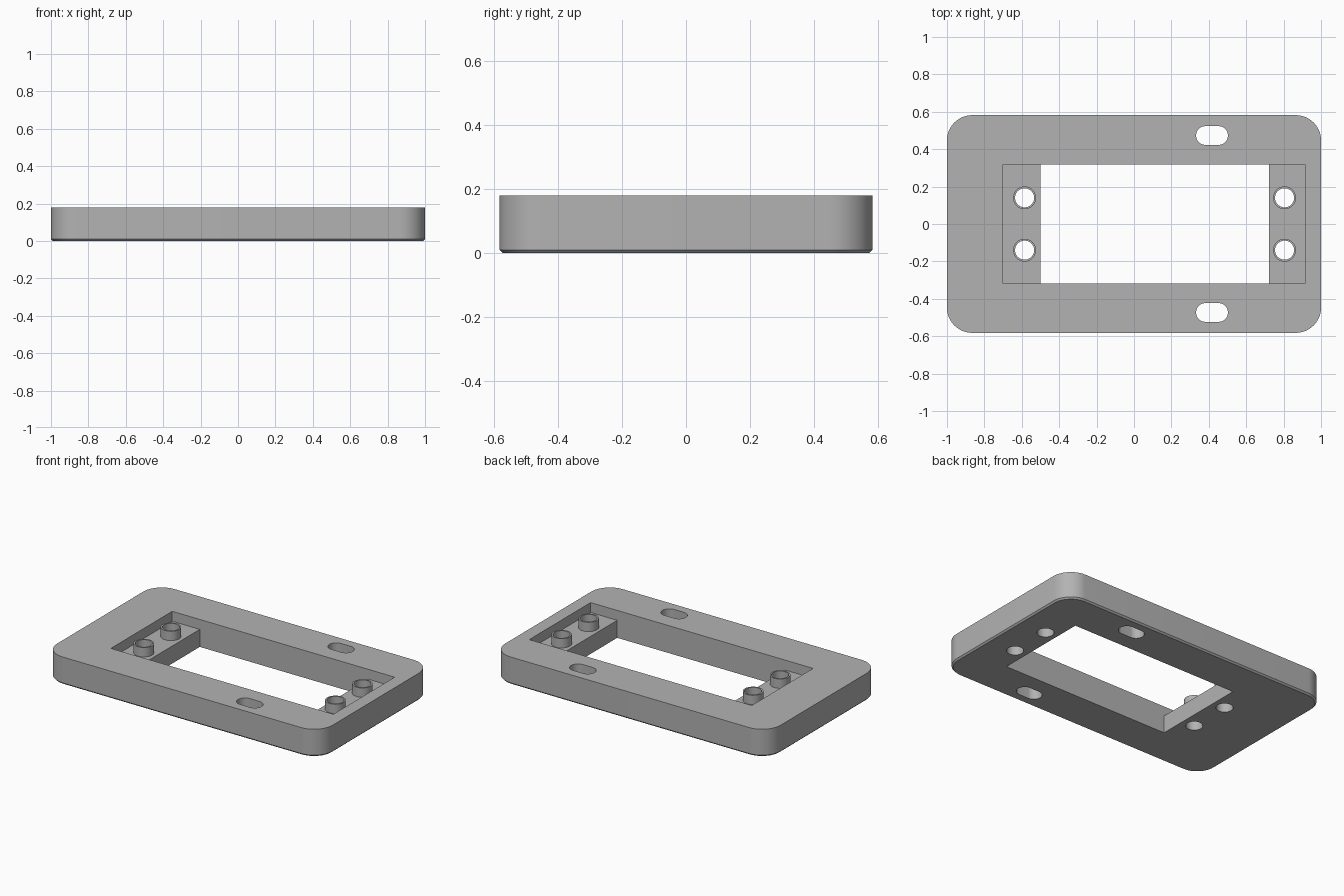
import bpy, bmesh
from math import cos, sin, pi, radians

cube = bpy.data.objects.get("Cube")
if cube:
    bpy.data.objects.remove(cube, do_unlink=True)

HEIGHT, LEDGE_TOP, BOSS_TOP = 0.18, 0.115, 0.176
CHAMFER = 0.01
LEFT_BOSS_X, RIGHT_BOSS_X, BOSS_Y = 0.805, -0.585, 0.14

grey = bpy.data.materials.new("plain_grey")
grey.use_nodes = True
colour = (0.45, 0.45, 0.45, 1)
grey.diffuse_color = colour
grey.node_tree.nodes["Principled BSDF"].inputs["Base Color"].default_value = colour


def rounded_outline(half_x, half_y, radius, steps):
    """Counter-clockwise rounded rectangle centred on the origin."""
    points = []
    for corner, (sx, sy) in enumerate([(1, 1), (-1, 1), (-1, -1), (1, -1)]):
        for i in range(steps + 1):
            a = pi / 2 * (corner + i / steps)
            points.append((sx * (half_x - radius) + radius * cos(a),
                           sy * (half_y - radius) + radius * sin(a)))
    return points


def loft(name, layers):
    """Solid through a stack of (outline, z) layers with equal point counts."""
    bm = bmesh.new()
    rings = [[bm.verts.new((x, y, z)) for x, y in outline] for outline, z in layers]
    bm.faces.new(rings[0][::-1])
    bm.faces.new(rings[-1])
    for low, high in zip(rings, rings[1:]):
        for i in range(len(low)):
            j = (i + 1) % len(low)
            bm.faces.new((low[i], low[j], high[j], high[i]))
    bmesh.ops.remove_doubles(bm, verts=bm.verts, dist=1e-5)
    bmesh.ops.recalc_face_normals(bm, faces=bm.faces)
    mesh = bpy.data.meshes.new(name)
    bm.to_mesh(mesh)
    bm.free()
    mesh.materials.append(grey)
    obj = bpy.data.objects.new(name, mesh)
    bpy.context.collection.objects.link(obj)
    return obj


def prism(name, outline, centre, z0, z1):
    moved = [(x + centre[0], y + centre[1]) for x, y in outline]
    return loft(name, [(moved, z0), (moved, z1)])


def box(name, x0, x1, half_y, z0, z1):
    outline = [(x0, -half_y), (x1, -half_y), (x1, half_y), (x0, half_y)]
    return loft(name, [(outline, z0), (outline, z1)])


def circle(radius, sides=48):
    return [(radius * cos(2 * pi * i / sides), radius * sin(2 * pi * i / sides))
            for i in range(sides)]


def combine(target, tool, operation):
    """Apply a boolean and discard the tool."""
    mod = target.modifiers.new(operation.title(), "BOOLEAN")
    mod.operation, mod.solver, mod.object = operation, "EXACT", tool
    bpy.context.view_layer.objects.active = target
    bpy.ops.object.modifier_apply(modifier=mod.name)
    bpy.data.objects.remove(tool, do_unlink=True)


# Plate with rounded corners and a small chamfer round the underside
outer = rounded_outline(1, 0.582, 0.135, 12)
foot = rounded_outline(1 - CHAMFER, 0.582 - CHAMFER, 0.135 - CHAMFER, 12)
plate = loft("mounting_plate", [(foot, 0), (outer, CHAMFER), (outer, HEIGHT)])

# Recess that leaves a ledge at each end, and the central window
combine(plate, box("recess_cutter", -0.70, 0.915, 0.318, LEDGE_TOP, 0.3), "DIFFERENCE")
combine(plate, box("window_cutter", -0.50, 0.722, 0.318, -0.1, 0.3), "DIFFERENCE")

# Hollow screw bosses on the ledges
boss_centres = [(x, y) for x in (RIGHT_BOSS_X, LEFT_BOSS_X) for y in (-BOSS_Y, BOSS_Y)]
for centre in boss_centres:
    boss = prism("screw_boss", circle(0.061), centre, LEDGE_TOP - 0.03, BOSS_TOP)
    combine(plate, boss, "UNION")
for centre in boss_centres:
    combine(plate, prism("screw_hole", circle(0.051), centre, -0.1, 0.3), "DIFFERENCE")

# Oblong mounting slots in the long rails
slot = rounded_outline(0.085, 0.05, 0.0495, 12)
for y in (-0.473, 0.473):
    combine(plate, prism("slot_cutter", slot, (0.417, y), -0.1, 0.3), "DIFFERENCE")

# Smooth rounded walls, sharp edges kept
bpy.ops.object.select_all(action="DESELECT")
plate.select_set(True)
bpy.context.view_layer.objects.active = plate
bpy.ops.object.shade_smooth_by_angle(angle=radians(30))
